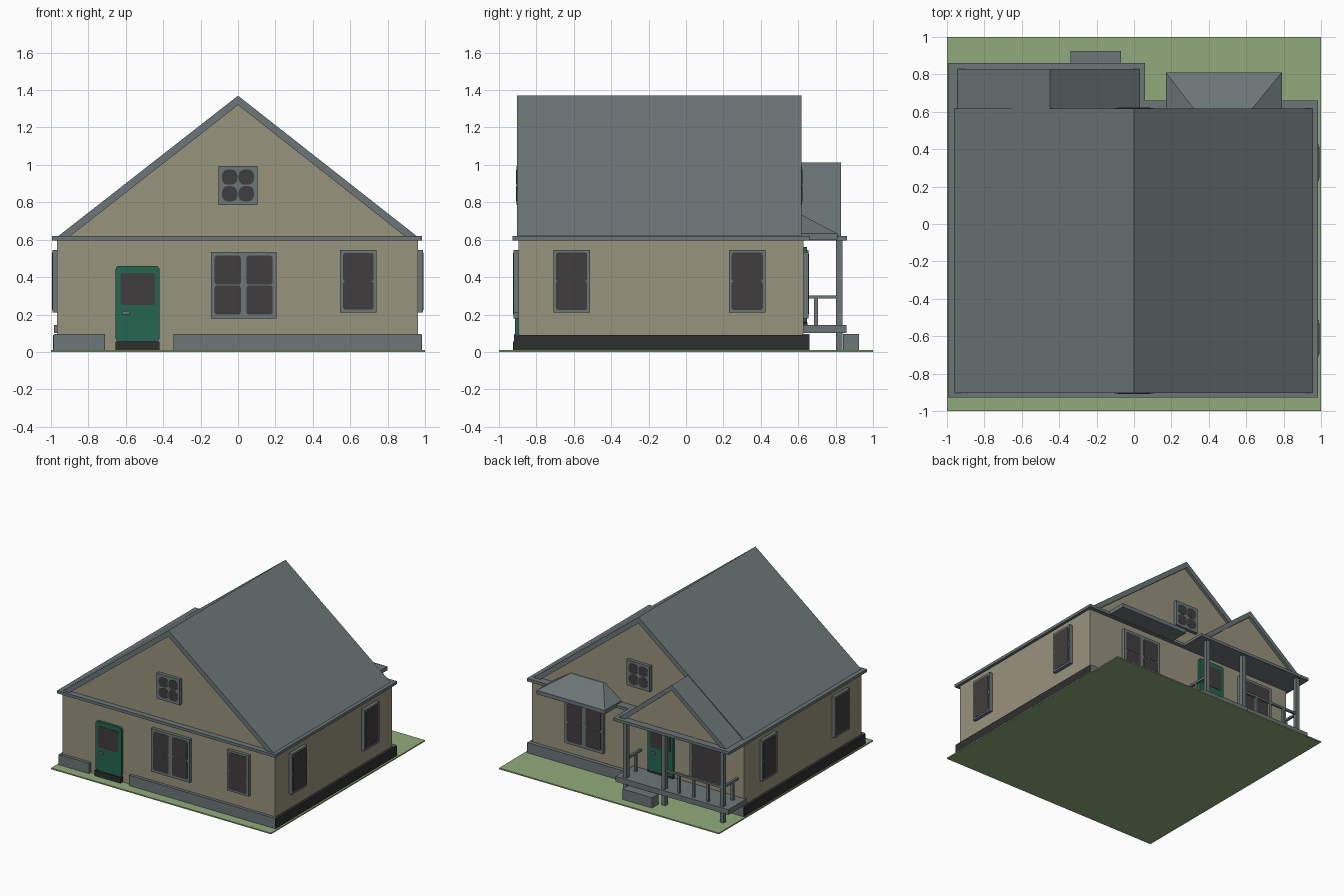
import bpy, bmesh, math
from mathutils import Matrix, Vector

if "Cube" in bpy.data.objects:
    bpy.data.objects.remove(bpy.data.objects["Cube"])


def mat(name, rgb):
    m = bpy.data.materials.new(name)
    lin = [(c / 255 / 12.92) if c < 10 else ((c / 255 + 0.055) / 1.055) ** 2.4 for c in rgb]
    m.diffuse_color = (*lin, 1)
    m.use_nodes = True
    m.node_tree.nodes["Principled BSDF"].inputs["Base Color"].default_value = m.diffuse_color
    return m


GREY = mat("slate grey", (108, 118, 119))
BEIGE = mat("beige wall", (153, 147, 125))
GRASS = mat("grass green", (144, 171, 124))
DOOR = mat("door green", (36, 102, 78))
GLASS = mat("dark glass", (64, 61, 61))
BASE = mat("dark stone", (47, 47, 47))


def finish(name, bm, m):
    bmesh.ops.recalc_face_normals(bm, faces=bm.faces)
    me = bpy.data.meshes.new(name)
    bm.to_mesh(me)
    bm.free()
    me.materials.append(m)
    ob = bpy.data.objects.new(name, me)
    bpy.context.collection.objects.link(ob)
    return ob


def box(name, x, y, z, m):
    bm = bmesh.new()
    bmesh.ops.create_cube(bm, size=1)
    for v in bm.verts:
        v.co = Vector((x[int(v.co.x > 0)], y[int(v.co.y > 0)], z[int(v.co.z > 0)]))
    return finish(name, bm, m)


def prism(name, prof, y0, y1, m, mx=None):
    """Extrude an (x, z) profile from y0 to y1."""
    bm = bmesh.new()
    f = bm.faces.new([bm.verts.new((x, y0, z)) for x, z in prof])
    r = bmesh.ops.extrude_face_region(bm, geom=[f])
    for v in r["geom"]:
        if isinstance(v, bmesh.types.BMVert):
            v.co.y = y1
    if mx:
        bm.transform(mx)
    return finish(name, bm, m)


def rounded(u0, u1, z0, z1, r):
    pts = []
    for k, (u, z) in enumerate([(u1 - r, z1 - r), (u0 + r, z1 - r), (u0 + r, z0 + r), (u1 - r, z0 + r)]):
        for i in range(4):
            a = math.radians(90 * k + 30 * i)
            pts.append((u + r * math.cos(a), z + r * math.sin(a)))
    return pts


def wall(deg, x, y):
    """Frame for a wall: local -y points outward."""
    return Matrix.Translation((x, y, 0)) @ Matrix.Rotation(math.radians(deg), 4, 'Z')


def window(name, mx, w, z0, z1, cols=1, rows=2, rim=0.02, gap=0.03, rgap=0.004, r=0.014):
    h = w / 2
    prism(name + "_frame", [(-h, z0), (h, z0), (h, z1), (-h, z1)], 0.01, -0.027, GREY, mx)
    pw = (w - 2 * rim - gap * (cols - 1)) / cols
    ph = (z1 - z0 - 2 * rim - rgap * (rows - 1)) / rows
    for i in range(cols):
        for j in range(rows):
            u = -h + rim + i * (pw + gap)
            z = z0 + rim + j * (ph + rgap)
            prism(f"{name}_pane_{i}{j}", rounded(u, u + pw, z, z + ph, r), -0.02, -0.029, GLASS, mx)


def door(name, mx, z):
    prism(name, rounded(-0.117, 0.117, z, z + 0.405, 0.018), 0.01, -0.02, DOOR, mx)
    prism(name + "_pane", rounded(-0.092, 0.092, z + 0.195, z + 0.368, 0.012), -0.015, -0.023, GLASS, mx)
    prism(name + "_handle", rounded(-0.082, -0.042, z + 0.145, z + 0.163, 0.006), -0.015, -0.03, GREY, mx)


# Lawn, walls and foundation
box("lawn", (-1, 1), (-1, 1), (0, 0.01), GRASS)
box("house_walls", (-0.968, 0.962), (-0.895, 0.628), (0.005, 0.605), BEIGE)
box("front_foundation_left", (-0.985, -0.71), (-0.92, -0.89), (0.005, 0.095), GREY)
box("front_foundation_right", (-0.345, 0.98), (-0.92, -0.89), (0.005, 0.095), GREY)
box("back_foundation", (-0.985, 0.98), (0.62, 0.66), (0.005, 0.095), GREY)
box("left_foundation", (-0.99, -0.96), (-0.917, 0.657), (0.005, 0.09), BASE)
box("right_foundation", (0.955, 0.985), (-0.917, 0.657), (0.005, 0.09), BASE)

# Eaves slabs
box("main_eaves", (-0.995, 0.985), (-0.927, 0.66), (0.597, 0.62), GREY)
box("porch_eaves", (-0.995, 0.06), (0.65, 0.86), (0.597, 0.62), GREY)


# Gable roofs: a chevron shell over a recessed beige gable
def gable(name, xl, xm, xr, top, t, y0, y1, f0, f1):
    k = t * (xm - xl) / (top - 0.62)
    prism(name + "_roof", [(xl, 0.615), (xl, 0.62), (xm, top), (xr, 0.62), (xr, 0.615),
                           (xr - k, 0.62), (xm, top - t), (xl + k, 0.62)], y0, y1, GREY)
    e = k * 0.7
    prism(name + "_gable", [(xl + e, 0.612), (xr - e, 0.612), (xm, top - t * 0.7)], f0, f1, BEIGE)


gable("main", -0.96, 0, 0.955, 1.37, 0.05, -0.903, 0.617, -0.88, 0.594)
gable("porch", -0.945, -0.45, 0.03, 1.013, 0.045, 0.59, 0.828, 0.59, 0.802)

# Canopy over the back window
box("canopy_slab", (0.17, 0.79), (0.6, 0.81), (0.6, 0.632), GREY)
bm = bmesh.new()
a, b, c, d = [bm.verts.new(p) for p in ((0.17, 0.81, 0.632), (0.79, 0.81, 0.632), (0.79, 0.59, 0.632), (0.17, 0.59, 0.632))]
e, f = bm.verts.new((0.32, 0.615, 0.735)), bm.verts.new((0.63, 0.615, 0.735))
g, h = bm.verts.new((0.32, 0.59, 0.735)), bm.verts.new((0.63, 0.59, 0.735))
for fc in ((a, b, f, e), (b, c, h, f), (d, a, e, g), (e, f, h, g), (c, d, g, h), (a, d, c, b)):
    bm.faces.new(fc)
finish("canopy_hip", bm, GREY)

# Windows
FY, BY = -0.895, 0.628
window("front_double_window", wall(0, 0.03, FY), 0.35, 0.18, 0.535, cols=2)
window("front_single_window", wall(0, 0.643, FY), 0.195, 0.21, 0.545, rim=0.016, rgap=0)
window("back_double_window", wall(180, 0.47, BY), 0.35, 0.18, 0.535, cols=2)
window("porch_window", wall(180, -0.645, BY), 0.31, 0.19, 0.545, rim=0.018, rgap=0)
for nm, deg, y in (("front", 0, -0.88), ("back", 180, 0.594)):
    window(nm + "_gable_window", wall(deg, 0, y), 0.21, 0.785, 0.995, cols=2, gap=0.008, rgap=0.008, r=0.03)
for nm, deg, x in (("right", 90, 0.962), ("left", -90, -0.966)):
    for i, y in enumerate((-0.612, 0.327)):
        window(f"{nm}_window_{i}", wall(deg, x, y), 0.195, 0.21, 0.545, rim=0.014, rgap=0)

# Doors and thresholds
door("front_door", wall(0, -0.537, FY), 0.055)
box("front_threshold", (-0.655, -0.42), (-0.925, -0.89), (0.005, 0.055), BASE)
door("back_door", wall(180, -0.22, BY), 0.155)
box("back_threshold", (-0.337, -0.103), (0.62, 0.65), (0.14, 0.157), BASE)

# Porch floor, step, posts
box("porch_floor", (-0.985, 0.04), (0.62, 0.857), (0.1, 0.143), GREY)
box("porch_step", (-0.34, -0.07), (0.84, 0.925), (0.005, 0.095), GREY)
POSTS = (-0.91, -0.38, -0.03)
for i, x in enumerate(POSTS):
    box(f"porch_post_{i}", (x - 0.017, x + 0.017), (0.803, 0.837), (0.005, 0.6), GREY)

# Railings with balusters
box("front_rail", (POSTS[0], POSTS[1]), (0.811, 0.829), (0.285, 0.302), GREY)
for i in range(3):
    x = POSTS[0] + (i + 1) * (POSTS[1] - POSTS[0]) / 4
    box(f"front_baluster_{i}", (x - 0.01, x + 0.01), (0.81, 0.83), (0.14, 0.29), GREY)
for nm, x in (("left", POSTS[0]), ("right", POSTS[2])):
    box(nm + "_side_rail", (x - 0.009, x + 0.009), (0.625, 0.81), (0.285, 0.302), GREY)
    box(nm + "_side_baluster", (x - 0.01, x + 0.01), (0.685, 0.705), (0.14, 0.29), GREY)
